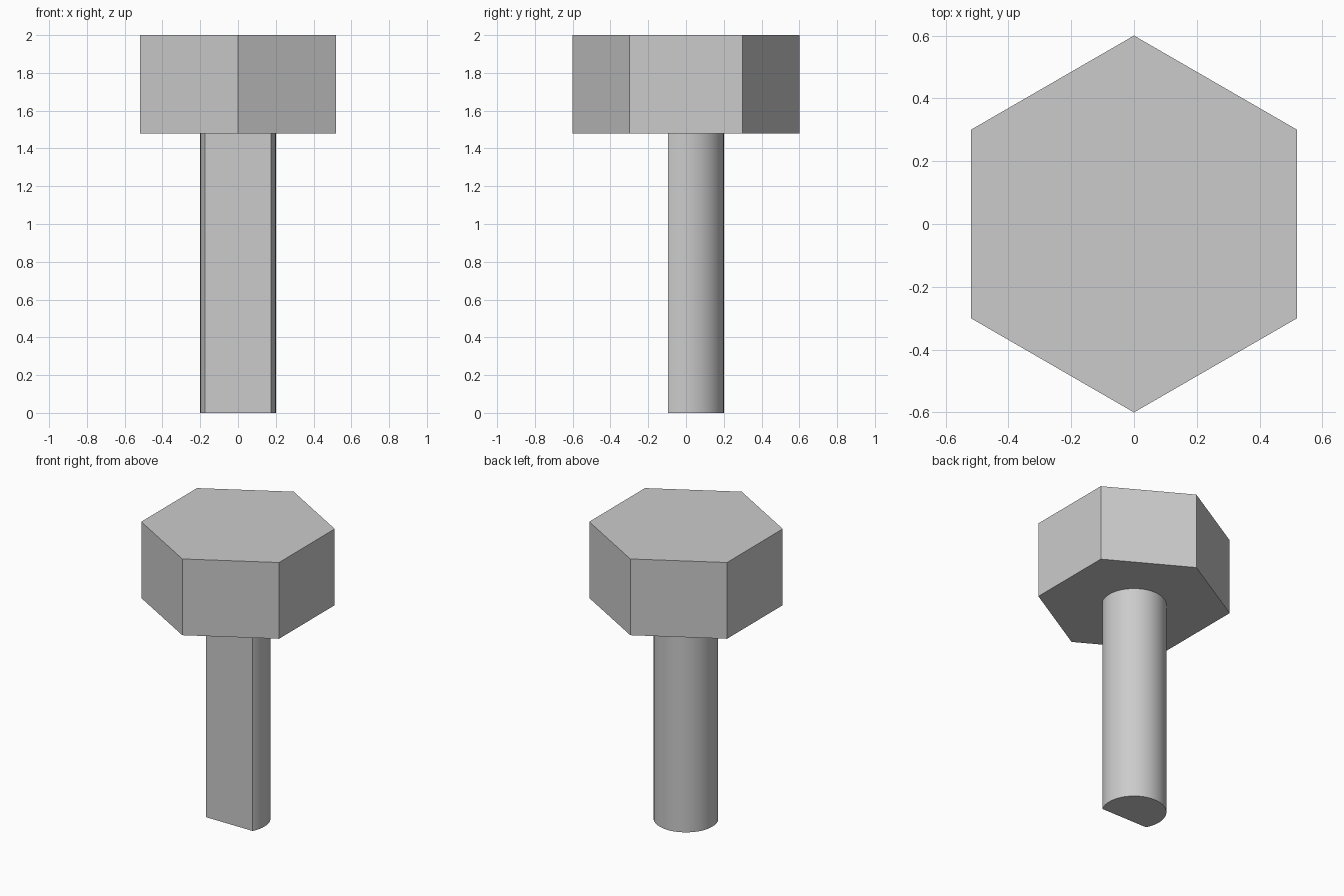
import bpy
import math

if "Cube" in bpy.data.objects:
    bpy.data.objects.remove(bpy.data.objects["Cube"])

HEAD_RADIUS = 0.6
HEAD_BOTTOM = 1.48
TOP = 2.0
SHAFT_RADIUS = 0.2
FLAT_Y = -0.095
ARC_STEPS = 64

# Single grey finish
grey = bpy.data.materials.new("light grey")
grey.use_nodes = True
colour = (0.6, 0.6, 0.6, 1)
grey.diffuse_color = colour
grey.node_tree.nodes["Principled BSDF"].inputs["Base Color"].default_value = colour


def prism(name, outline, bottom, top):
    """Extrude a counter-clockwise outline between two heights."""
    n = len(outline)
    verts = [(x, y, z) for z in (bottom, top) for x, y in outline]
    faces = [tuple(reversed(range(n))), tuple(range(n, 2 * n))]
    faces += [(i, (i + 1) % n, n + (i + 1) % n, n + i) for i in range(n)]
    mesh = bpy.data.meshes.new(name)
    mesh.from_pydata(verts, [], faces)
    mesh.materials.append(grey)
    obj = bpy.data.objects.new(name, mesh)
    bpy.context.collection.objects.link(obj)
    return obj


def arc(radius, angles):
    return [(radius * math.cos(a), radius * math.sin(a)) for a in angles]


# Hexagonal head with corners to front and back
prism("hex_head", arc(HEAD_RADIUS, [math.pi / 2 + i * math.pi / 3 for i in range(6)]),
      HEAD_BOTTOM, TOP)

# Round shaft with a flat along the front
start = math.asin(FLAT_Y / SHAFT_RADIUS)
sweep = math.pi - 2 * start
shaft = prism("d_shaft", arc(SHAFT_RADIUS, [start + sweep * i / ARC_STEPS for i in range(ARC_STEPS + 1)]),
              0, HEAD_BOTTOM)

# Smooth the round side, keep the flat and ends crisp
bpy.ops.object.select_all(action="DESELECT")
shaft.select_set(True)
bpy.context.view_layer.objects.active = shaft
bpy.ops.object.shade_smooth_by_angle(angle=math.radians(30))
